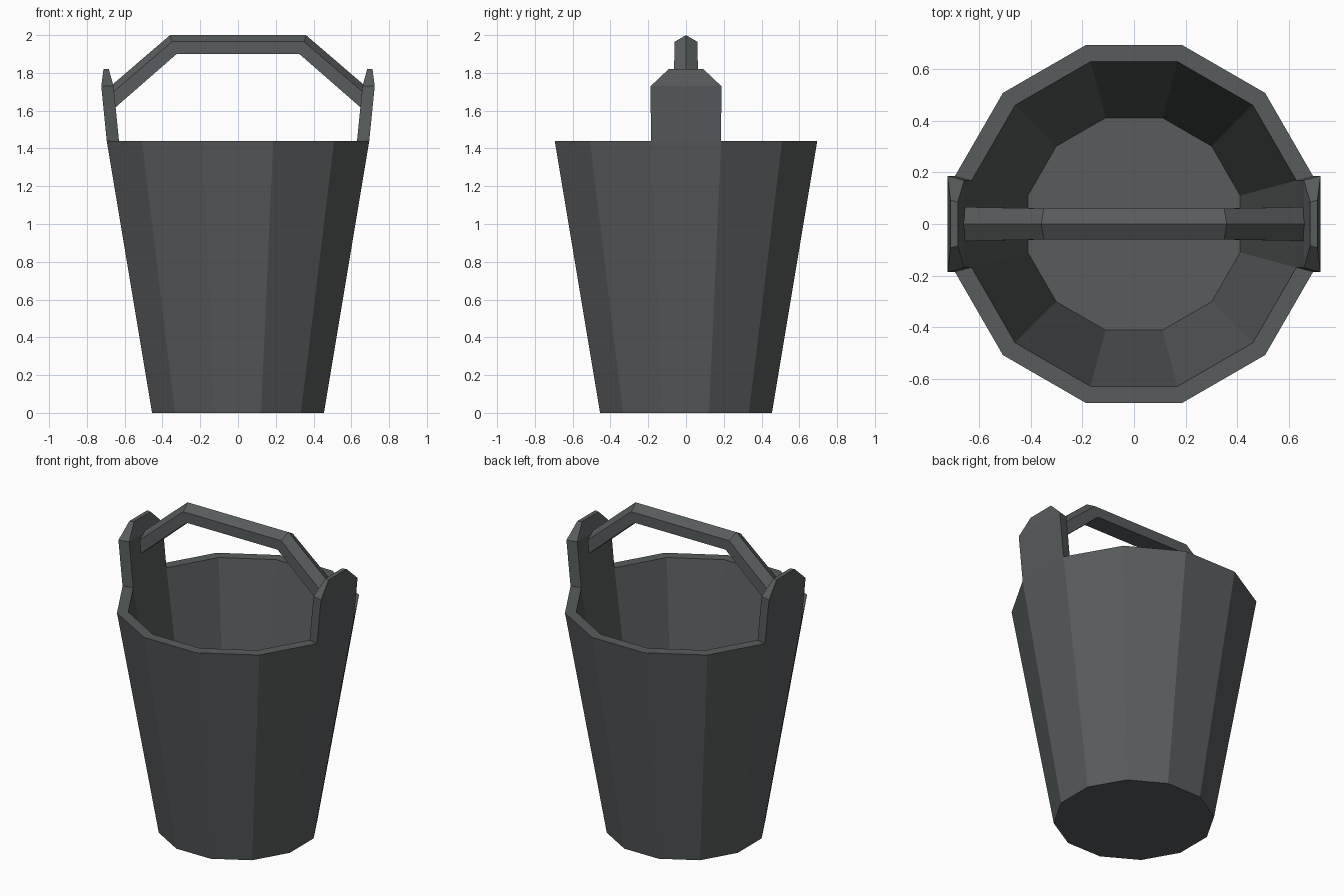
import bpy
import bmesh
import math

SIDES = 12
HALF = math.pi / SIDES
RIM_Z = 1.44

cube = bpy.data.objects.get("Cube")
if cube:
    bpy.data.objects.remove(cube, do_unlink=True)

# Single dark grey material
COLOUR = (0.098, 0.107, 0.109, 1.0)
grey = bpy.data.materials.new("dark_grey")
grey.use_nodes = True
grey.diffuse_color = COLOUR
grey.node_tree.nodes["Principled BSDF"].inputs["Base Color"].default_value = COLOUR


def finish(bm, name):
    bmesh.ops.recalc_face_normals(bm, faces=bm.faces[:])
    mesh = bpy.data.meshes.new(name)
    bm.to_mesh(mesh)
    bm.free()
    mesh.materials.append(grey)
    obj = bpy.data.objects.new(name, mesh)
    bpy.context.collection.objects.link(obj)
    return obj


def bridge(bm, a, b):
    """Join two closed rings of vertices with quads."""
    n = len(a)
    return [bm.faces.new((a[i], a[(i + 1) % n], b[(i + 1) % n], b[i]))
            for i in range(n)]


def polygon_ring(bm, apothem, z):
    """Regular ring with flat sides facing the x and y axes."""
    r = apothem / math.cos(HALF)
    angles = [(2 * i - 1) * HALF for i in range(SIDES)]
    return [bm.verts.new((r * math.cos(a), r * math.sin(a), z)) for a in angles]


# Bucket: tapered outer wall, rim, inner wall and raised floor
bm = bmesh.new()
outer_base = polygon_ring(bm, 0.455, 0)
outer_rim = polygon_ring(bm, 0.695, RIM_Z)
inner_rim = polygon_ring(bm, 0.63, RIM_Z)
inner_floor = polygon_ring(bm, 0.412, 0.1)
bm.faces.new(outer_base)
bridge(bm, outer_base, outer_rim)
rim = bridge(bm, outer_rim, inner_rim)
bridge(bm, inner_rim, inner_floor)
bm.faces.new(inner_floor)


def raise_face(bm, face, z, outer, inner, outer_y, inner_y):
    """Extrude an ear section up and place its outer and inner edges."""
    top = bmesh.ops.extrude_discrete_faces(bm, faces=[face])["faces"][0]
    middle = top.calc_center_median().x
    for v in top.verts:
        is_outer = abs(v.co.x) > abs(middle)
        x, y = (outer, outer_y) if is_outer else (inner, inner_y)
        v.co = (math.copysign(x, v.co.x), math.copysign(y, v.co.y), z)
    return top


# Ears: extruded from the two rim faces on the x axis, with clipped tops
for face in (rim[0], rim[SIDES // 2]):
    shoulder = raise_face(bm, face, 1.73, 0.724, 0.659, 0.187, 0.17)
    raise_face(bm, shoulder, 1.82, 0.712, 0.684, 0.092, 0.085)
finish(bm, "bucket")

# Handle: ridged five-sided bar, bent at two corners
bm = bmesh.new()
# Rows run ridge, shoulder, underside; each pair is the bend and end (x, z)
bend = [(0.36, 2.0), (0.35, 1.965), (0.325, 1.9)]
end = [(0.665, 1.738), (0.665, 1.695), (0.665, 1.603)]


def bar_section(points, side, width):
    (rx, rz), (sx, sz), (ux, uz) = points
    outline = [(rx, 0, rz), (sx, width, sz), (ux, width, uz),
               (ux, -width, uz), (sx, -width, sz)]
    return [bm.verts.new((side * x, y, z)) for x, y, z in outline]


sections = [bar_section(end, -1, 0.066), bar_section(bend, -1, 0.06),
            bar_section(bend, 1, 0.06), bar_section(end, 1, 0.066)]
for a, b in zip(sections, sections[1:]):
    bridge(bm, a, b)
bm.faces.new(sections[0])
bm.faces.new(sections[-1])
finish(bm, "handle")
